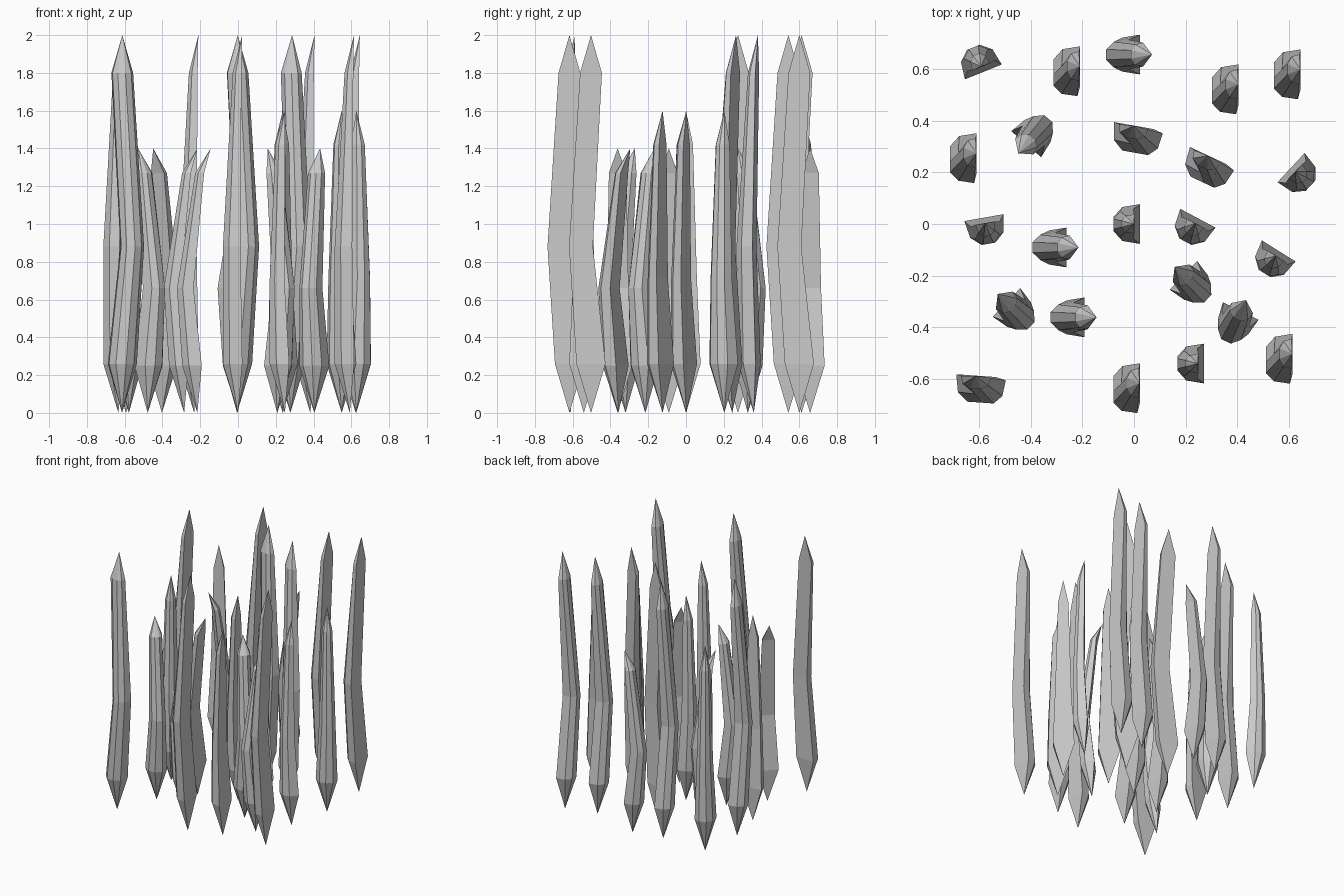
import bpy
import bmesh
from mathutils import Matrix, Vector

if "Cube" in bpy.data.objects:
    bpy.data.objects.remove(bpy.data.objects["Cube"])

# Blade cross-section: flat inner side at +x, faceted outer side at -x
SECTION = [(0.023, 0.077), (-0.045, 0.066), (-0.08, 0.027),
           (-0.08, -0.027), (-0.045, -0.066), (0.023, -0.077)]

# Each style: rings of (z, shift x, shift y, scale x, scale y), then the tip
STYLES = {
    "tall": ([(0.26, 0, 0, 1, 1),
              (0.88, -0.008, -0.053, 0.9, 0.82),
              (1.80, 0.008, 0, 0.45, 0.75)], (0.022, 0, 2.0)),
    "medium": ([(0.26, 0, 0, 1, 1),
                (0.71, -0.02, 0, 0.75, 0.75),
                (1.42, -0.01, 0, 0.5, 0.48)], (0, 0, 1.6)),
    "short": ([(0.25, 0, 0, 1, 1),
               (0.66, -0.04, 0, 0.85, 0.75),
               (1.27, 0.025, 0, 0.45, 0.6)], (0.07, 0, 1.4)),
}

# Root position and turn (degrees) of every blade
PLACES = {
    "tall": [(-0.232, 0.612, 0), (0.383, 0.542, 0), (0.623, 0.60, 0),
             (-0.633, 0.275, 0), (0.592, -0.503, 0), (0.0, -0.617, 0),
             (-0.005, 0.359, 80), (0.277, 0.245, 65), (-0.614, -0.611, 86)],
    "medium": [(0, 0, 0), (0.248, -0.541, 0), (-0.593, 0.611, -68),
               (0.626, 0.203, 137), (-0.578, 0.002, 100),
               (0.237, 0.002, 62), (0.549, -0.124, 58)],
    "short": [(0, 0.657, 0), (-0.285, -0.091, 0), (-0.215, -0.362, 0),
              (-0.403, 0.327, 229), (-0.478, -0.32, 136),
              (0.208, -0.215, 136), (0.404, -0.358, 64)],
}


def blade_mesh(name, rings, tip):
    """Loft the section from a root point through the rings to the tip."""
    bm = bmesh.new()
    root = bm.verts.new((0, 0, 0))
    top = bm.verts.new(tip)
    loops = [[bm.verts.new((cx + x * sx, cy + y * sy, z)) for x, y in SECTION]
             for z, cx, cy, sx, sy in rings]
    n = len(SECTION)
    for i in range(n):
        j = (i + 1) % n
        bm.faces.new((root, loops[0][j], loops[0][i]))
        for a, b in zip(loops, loops[1:]):
            bm.faces.new((a[i], a[j], b[j], b[i]))
        bm.faces.new((loops[-1][i], loops[-1][j], top))
    bmesh.ops.recalc_face_normals(bm, faces=bm.faces)
    mesh = bpy.data.meshes.new(name)
    bm.to_mesh(mesh)
    bm.free()
    return mesh


# Blades: one shared mesh per style, placed across the patch
from math import radians
for style, (rings, tip) in STYLES.items():
    mesh = blade_mesh(style + "_blade", rings, tip)
    for k, (x, y, turn) in enumerate(PLACES[style], 1):
        blade = bpy.data.objects.new(f"{style}_blade_{k}", mesh)
        blade.matrix_world = (Matrix.Translation(Vector((x, y, 0)))
                              @ Matrix.Rotation(radians(turn), 4, 'Z'))
        bpy.context.collection.objects.link(blade)
